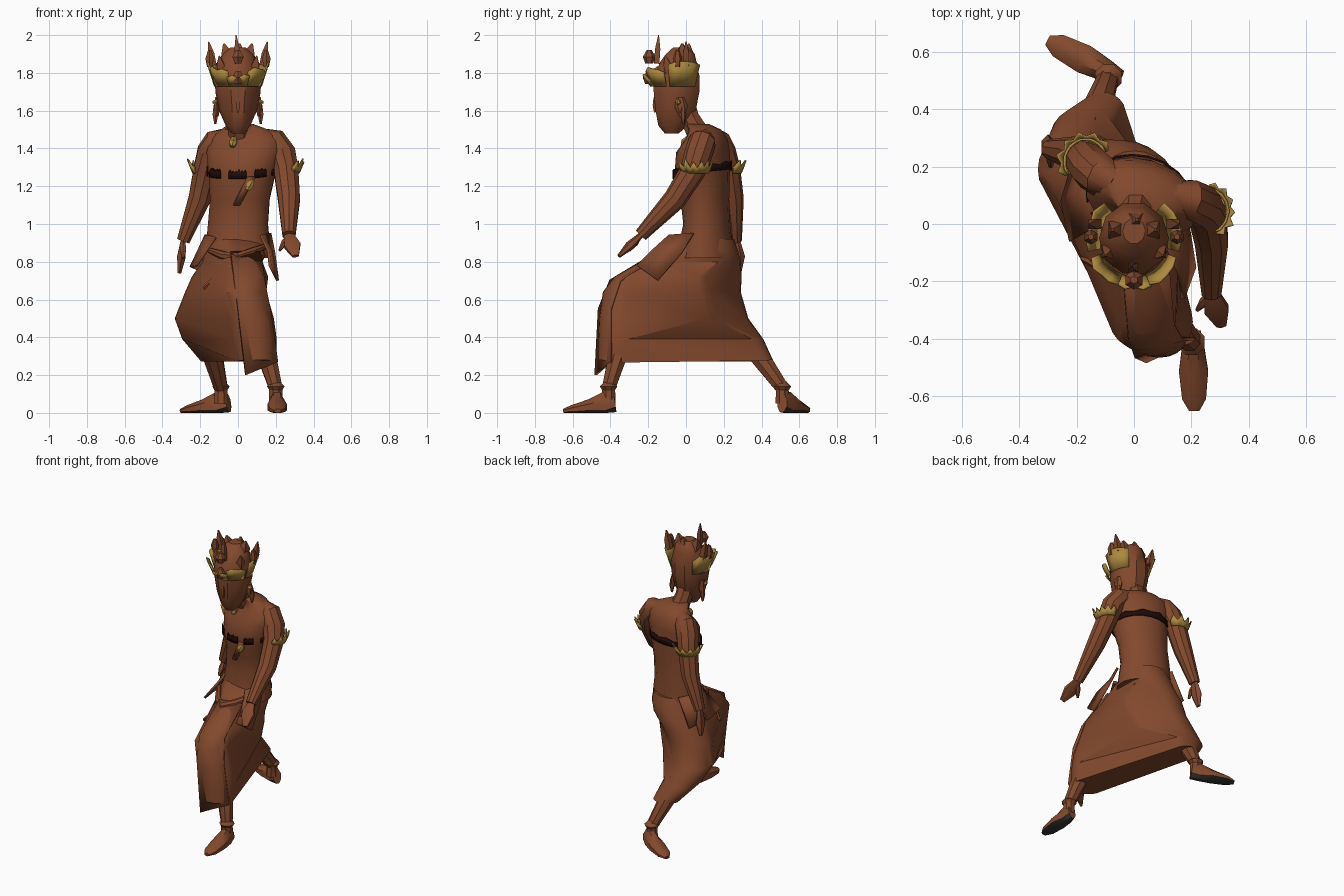
import bpy, bmesh, math, random
from mathutils import Vector

random.seed(4)
if "Cube" in bpy.data.objects:
    bpy.data.objects.remove(bpy.data.objects["Cube"])


def material(name, rgb):
    mat = bpy.data.materials.new(name)
    mat.use_nodes = True
    mat.diffuse_color = (*rgb, 1)
    mat.node_tree.nodes["Principled BSDF"].inputs["Base Color"].default_value = (*rgb, 1)
    return mat


BROWN = material("copper brown", (.225, .066, .026))
GOLD = material("old gold", (.42, .25, .05))
DARK = material("dark maroon", (.014, .003, .003))
SOLE = material("sole grey", (.035, .035, .033))
ACROSS = Vector((1, 0, 0))
UP = Vector((0, 0, 1))
parts = []


def loft(name, rings, mat=BROWN, closed=True, thick=0):
    """Skin a stack of point rings; open rings make a cloth strip."""
    bm = bmesh.new()
    verts = [[bm.verts.new(point) for point in ring] for ring in rings]
    count = len(verts[0])
    for lower, upper in zip(verts, verts[1:]):
        for i in range(count if closed else count - 1):
            j = (i + 1) % count
            bm.faces.new((lower[i], lower[j], upper[j], upper[i]))
    if closed:
        bm.faces.new(verts[0])
        bm.faces.new(verts[-1])
    bmesh.ops.recalc_face_normals(bm, faces=bm.faces)
    mesh = bpy.data.meshes.new(name)
    bm.to_mesh(mesh)
    bm.free()
    mesh.materials.append(mat)
    ob = bpy.data.objects.new(name, mesh)
    bpy.context.collection.objects.link(ob)
    if thick:
        solid = ob.modifiers.new("thickness", "SOLIDIFY")
        solid.thickness = thick
        solid.offset = 0
    parts.append(ob)
    return ob


def cloth(name, *rows):
    return loft(name, rows, closed=False, thick=.015)


def oval(centre, width, depth, turn=0, count=12):
    """Flat ring of points, turned about the vertical."""
    ring = []
    for i in range(count):
        angle = math.tau * i / count
        x, y = width * math.cos(angle), depth * math.sin(angle)
        offset = Vector((x * math.cos(turn) - y * math.sin(turn),
                         x * math.sin(turn) + y * math.cos(turn), 0))
        ring.append(Vector(centre) + offset)
    return ring


def tube(name, path, widths, depths=None, mat=BROWN, ref=ACROSS, count=8):
    """Limb through a path, with a half width and half depth at each point."""
    points = [Vector(p) for p in path]
    rings = []
    for i, (point, width, depth) in enumerate(zip(points, widths, depths or widths)):
        along = points[min(i + 1, len(points) - 1)] - points[max(i - 1, 0)]
        side = (ref - along * (ref.dot(along) / along.length_squared)).normalized()
        front = along.normalized().cross(side)
        angles = [math.tau * (k + .5) / count for k in range(count)]
        rings.append([point + side * width * math.cos(a) + front * depth * math.sin(a)
                      for a in angles])
    return loft(name, rings, mat)


def spindle(name, start, end, width, depth=None, mat=BROWN, ref=ACROSS, count=6):
    """Small piece that is widest in the middle."""
    start, end = Vector(start), Vector(end)
    shape = (.6, 1, .4)
    return tube(name, (start, start.lerp(end, .5), end), [s * width for s in shape],
                [s * (depth or width) for s in shape], mat, ref, count)


def hull_ring(z, circles, count=24):
    """Outline stretched around several circles at one height."""
    ring = []
    for i in range(count):
        angle = math.tau * i / count
        out = Vector((math.cos(angle), math.sin(angle), 0))
        x, y, r = max(circles, key=lambda c: c[0] * out.x + c[1] * out.y + c[2])
        ring.append(Vector((x, y, z)) + out * r)
    return ring


def frill(name, centre, width, depth, start, end, high, flare=0, low=0, mat=GOLD,
          turn=0, teeth=6, jag=.3, tilt=0):
    """Jagged strip around an oval, between two angles in degrees."""
    rows = [[], []]
    for i in range(2 * teeth + 1):
        a = math.radians(start + (end - start) * i / teeth / 2)
        tooth = (1 if i % 2 else 1 - jag) * random.uniform(.85, 1.1)
        for row, z, out in ((0, low, 0), (1, low + (high - low) * tooth, flare * tooth)):
            x, y = (width + out) * math.cos(a), (depth + out) * math.sin(a)
            rows[row].append(Vector(centre) + Vector((
                x * math.cos(turn) - y * math.sin(turn),
                x * math.sin(turn) + y * math.cos(turn), z + tilt * math.sin(a))))
    return loft(name, rows, mat, closed=False, thick=.008)


# Torso, twisted with its right shoulder back
TWIST = -.3
loft("torso", [oval((x, y, z), width, depth, TWIST, 16) for x, y, z, width, depth in (
    (0, .1, .82, .18, .15), (0, .11, 1, .165, .12), (.01, .1, 1.13, .163, .125),
    (.02, .085, 1.25, .18, .143), (.03, .09, 1.38, .205, .135), (.04, .11, 1.45, .2, .1),
    (.035, .1, 1.5, .13, .08), (.015, .06, 1.53, .065, .06))])
tube("neck", [(.01, .07, 1.47), (0, .02, 1.56), (0, -.01, 1.64)], (.065, .055, .06))
for place, start, end in (("back", -15, 205), ("right", 218, 247),
                          ("middle", 262, 292), ("left", 306, 328)):
    frill(f"chest_band_{place}", (.02, .086, 1.285), .188, .151, start, end, .026,
          low=-.022, mat=DARK, turn=TWIST, tilt=.025)

# Head, face and ears
loft("head", [oval((0, y, z), width, depth, count=10) for y, z, width, depth in (
    (-.075, 1.48, .035, .04), (-.07, 1.52, .065, .08), (-.055, 1.6, .1, .112),
    (-.05, 1.7, .12, .127), (-.05, 1.78, .122, .128), (-.04, 1.86, .1, .1),
    (-.03, 1.9, .085, .08), (-.025, 1.935, .04, .045))])
spindle("nose", (0, -.165, 1.67), (0, -.165, 1.59), .016, count=4)
for s, side in ((1, "left"), (-1, "right")):
    spindle(f"{side}_ear", (s * .11, -.03, 1.67), (s * .11, -.02, 1.57), .02, .035)
    spindle(f"{side}_earring", (s * .12, -.015, 1.63), (s * .12, -.015, 1.53), .017)
    spindle(f"{side}_ear_stud", (s * .1, -.04, 1.645), (s * .135, -.04, 1.645), .018,
            mat=GOLD, ref=UP)

# Crown: flared gold leaves with brown shards and knobs
for place, angle, spread, top in (("left_back", 18, 32, .14), ("right_back", 162, 32, .14),
                                  ("left_front", -46, 24, .1), ("right_front", 226, 24, .1),
                                  ("brow", 270, 22, .06)):
    frill(f"crown_{place}_leaf", (0, -.055, 1.73), .123, .13, angle - spread, angle + spread,
          top, .045, teeth=2, jag=.15)


def shard(name, base, tip, size):
    middle = Vector(base).lerp(Vector(tip), .5)
    tube(f"crown_{name}", (base, middle, tip), (size, size, size * .15), count=4)


shard("front_spike", (0, -.155, 1.85), (-.01, -.145, 2), .02)
shard("back_shard", (0, .01, 1.85), (.01, .015, 1.955), .04)
for s, side in ((1, "left"), (-1, "right")):
    shard(f"{side}_shard", (s * .13, 0, 1.84), (s * .155, 0, 1.965), .024)
    shard(f"{side}_inner_shard", (s * .045, -.02, 1.85), (s * .075, -.02, 1.955), .042)
    shard(f"{side}_corner_shard", (s * .085, -.09, 1.8), (s * .1, -.11, 1.89), .028)
    spindle(f"crown_{side}_knob", (s * .15, -.045, 1.83), (s * .15, -.045, 1.92), .026)
for place, z in (("lower", 1.775), ("upper", 1.885)):
    spindle(f"crown_{place}_knob", (0, -.195, z - .035), (0, -.195, z + .035), .034)


# Arms, hands and spiked armbands
def arm(side, path, palm, fingers, thumb, band, start, end):
    wrist = path[-1]
    tube(f"{side}_arm", path, (.05, .073, .075, .068, .061, .036), count=10)
    spindle(f"{side}_hand", wrist, fingers, *palm)
    spindle(f"{side}_thumb", wrist, thumb, .018)
    for part, rise, flare, jag in (("armband", .02, .006, .3), ("armband_spikes", .045, .03, .55)):
        frill(f"{side}_{part}", band, .07, .074, start, end, rise, flare, low=-.025, jag=jag)


arm("left", [(.12, .1, 1.46), (.19, .085, 1.435), (.235, .065, 1.37), (.255, .035, 1.28),
             (.27, -.06, 1.13), (.27, -.24, .94)], (.05, .025), (.305, -.355, .83),
    (.22, -.3, .86), (.253, .045, 1.295), -65, 85)
arm("right", [(-.06, .14, 1.46), (-.11, .165, 1.435), (-.145, .19, 1.38), (-.17, .22, 1.29),
              (-.205, .245, 1.13), (-.29, .26, .91)], (.026, .045), (-.31, .275, .74),
    (-.29, .2, .82), (-.168, .217, 1.295), 25, 215)


# Legs and feet, left leg forward and right leg back
def leg(side, knee, shin, ankle, heel, toe):
    ankle, heel, toe = Vector(ankle), Vector(heel), Vector(toe)
    ground = Vector((ankle.x, ankle.y, .05))
    tube(f"{side}_leg", (knee, shin, ankle, ground), (.065, .052, .038, .04))
    spindle(f"{side}_anklet", ankle - UP * .02, ankle + UP * .04, .05, count=8)
    stride = toe - heel
    shoe = tube(f"{side}_foot", [heel + stride * t + UP * .04 * (1 - t) for t in (0, .2, .5, .85, 1)],
                (.03, .042, .055, .045, .02), (.05, .075, .045, .025, .012),
                ref=stride.cross(UP))
    for vert in shoe.data.vertices:
        vert.co.z = max(vert.co.z, 0)
    shoe.data.materials.append(SOLE)
    for face in shoe.data.polygons:
        face.material_index = int(face.normal.z < -.3 and face.center.z < .03)


leg("left", (.1, -.32, .42), (.155, -.365, .29), (.2, -.41, .13), (.205, -.375, .01), (.21, -.65, .01))
leg("right", (-.16, .32, .4), (-.125, .41, .27), (-.09, .51, .13), (-.05, .51, .01), (-.3, .64, .01))

# Long skirt stretched over both bent legs, narrow between them
skirt = loft("skirt", [hull_ring(z, circles) for z, *circles in (
    (.92, (0, .115, .14)),
    (.86, (.02, 0, .12), (-.01, .11, .165)),
    (.8, (.03, -.14, .1), (-.03, .13, .16)),
    (.72, (.04, -.27, .11), (-.09, .14, .155), (.02, .03, .14)),
    (.64, (.03, -.32, .12), (-.13, .14, .15), (.02, .04, .13)),
    (.5, (.065, -.335, .125), (-.195, .19, .14), (-.02, .08, .12)),
    (.39, (.08, -.34, .125), (-.175, .29, .12)),
    (.28, (.095, -.36, .105), (-.11, .375, .085)))])
for vert in skirt.data.vertices:
    if vert.co.z < .3:
        vert.co.z -= .05 * max(0, 1 - abs(vert.co.y) / .45)

# Cloth: front panel, hip flaps, waist folds and chest strap
cloth("front_panel", [(-.04, -.15, .85), (.12, -.12, .85)], [(-.02, -.4, .7), (.14, -.35, .7)],
      [(0, -.46, .55), (.17, -.4, .55)], [(.04, -.478, .2), (.21, -.4, .27)])
cloth("left_hip_flap", [(.12, -.09, .94), (.17, .04, .95)], [(.16, -.18, .86), (.19, -.02, .85)],
      [(.17, -.26, .78), (.21, -.15, .7)])
cloth("right_hip_flap", [(-.12, 0, .93), (-.17, .13, .94), (-.11, .24, .94)],
      [(-.22, -.06, .78), (-.25, .08, .77), (-.2, .25, .75)])
tube("waist_fold", [(-.15, 0, .86), (-.07, -.12, .83), (0, -.17, .82), (.07, -.13, .85),
                    (.14, -.02, .88)], (.015, .025, .03, .025, .015), ref=UP)
spindle("thigh_fold", (.01, -.2, .81), (-.18, -.12, .66), .025, ref=UP)
cloth("chest_strap", [(.05, -.062, 1.25), (.09, -.055, 1.25)], [(-.025, -.025, 1.1), (.01, -.025, 1.1)])
spindle("strap_clasp", (.05, -.055, 1.18), (.08, -.055, 1.235), .022, mat=GOLD)
spindle("neck_pendant", (-.03, -.015, 1.41), (-.02, .01, 1.46), .024, mat=GOLD)

# Soft shading with crisp creases
bpy.ops.object.select_all(action="DESELECT")
for ob in parts:
    ob.select_set(True)
bpy.context.view_layer.objects.active = parts[0]
bpy.ops.object.shade_smooth_by_angle(angle=math.radians(35))
